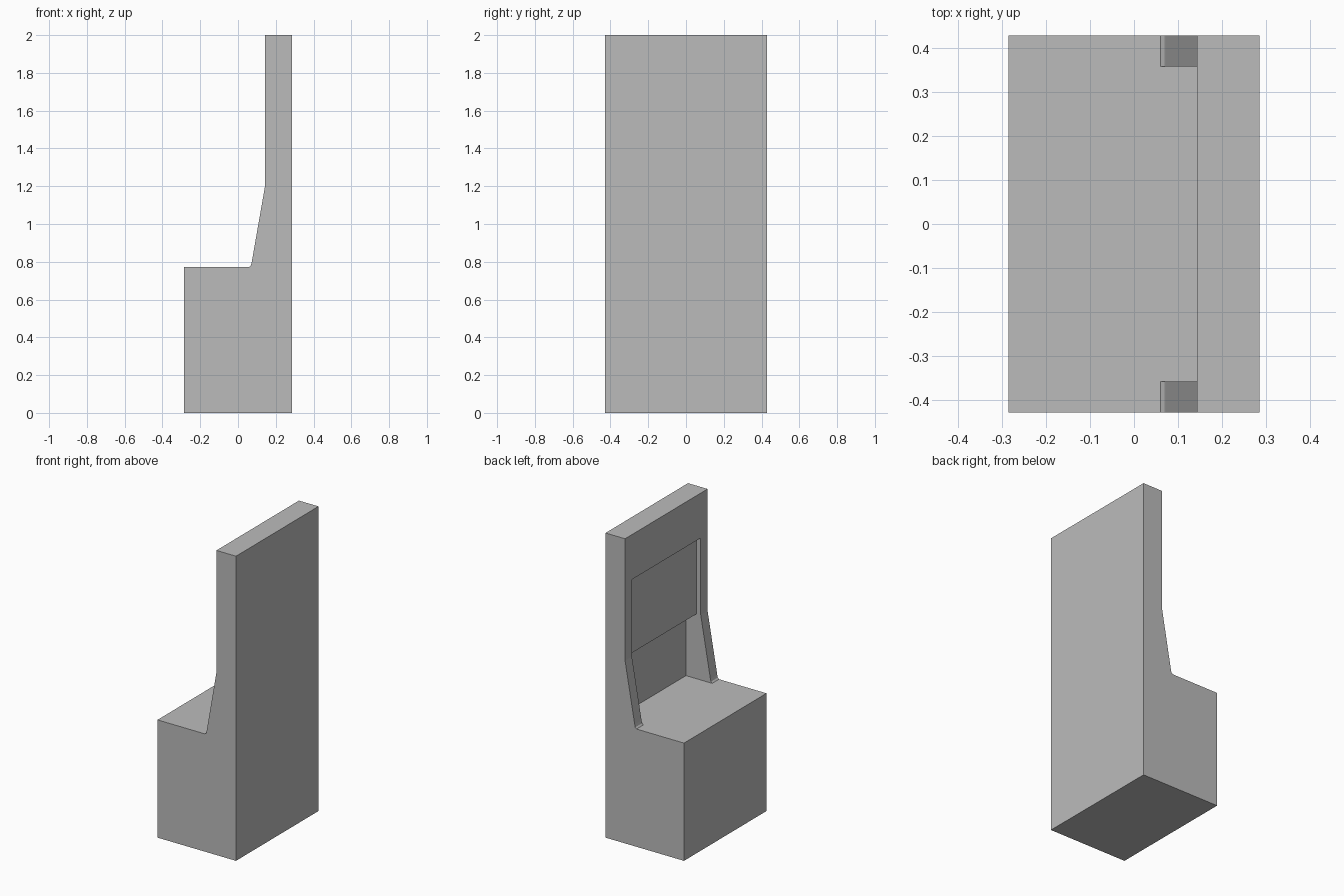
import bpy
import bmesh

default = bpy.data.objects.get("Cube")
if default:
    bpy.data.objects.remove(default, do_unlink=True)

# Single painted finish
grey = bpy.data.materials.new("plain grey")
grey.use_nodes = True
colour = (0.5, 0.5, 0.5, 1)
grey.diffuse_color = colour
grey.node_tree.nodes["Principled BSDF"].inputs["Base Color"].default_value = colour


def prism(name, profile, half_width):
    """Extrude an (x, z) side profile symmetrically along y."""
    bm = bmesh.new()
    face = bm.faces.new([bm.verts.new((x, -half_width, z)) for x, z in profile])
    grown = bmesh.ops.extrude_face_region(bm, geom=[face])["geom"]
    moved = [v for v in grown if isinstance(v, bmesh.types.BMVert)]
    bmesh.ops.translate(bm, verts=moved, vec=(0, 2 * half_width, 0))
    bmesh.ops.recalc_face_normals(bm, faces=bm.faces)
    mesh = bpy.data.meshes.new(name)
    bm.to_mesh(mesh)
    bm.free()
    mesh.materials.append(grey)
    obj = bpy.data.objects.new(name, mesh)
    bpy.context.collection.objects.link(obj)
    return obj


BACK, FRONT = 0.285, -0.285
COUNTER, SLOPE_TOP, TOP = 0.773, 1.2, 2.0
UPRIGHT = 0.143

# Cabinet: counter block, sloping cheeks and tall back in one outline
cabinet = prism("cabinet", [
    (BACK, 0), (BACK, TOP), (UPRIGHT, TOP), (UPRIGHT, SLOPE_TOP),
    (0.073, 0.8), (0.069, 0.782), (0.06, COUNTER), (FRONT, COUNTER), (FRONT, 0),
], 0.428)

# Shallow display recess above a deep niche, cut between the cheeks
cutter = prism("niche_cutter", [
    (0, COUNTER), (0.25, COUNTER), (0.25, SLOPE_TOP),
    (0.172, SLOPE_TOP), (0.172, 1.705), (0, 1.705),
], 0.357)
cutter.hide_render = True

cut = cabinet.modifiers.new("niche", 'BOOLEAN')
cut.operation = 'DIFFERENCE'
cut.solver = 'EXACT'
cut.object = cutter
bpy.context.view_layer.objects.active = cabinet
bpy.ops.object.modifier_apply(modifier=cut.name)
bpy.data.objects.remove(cutter, do_unlink=True)
